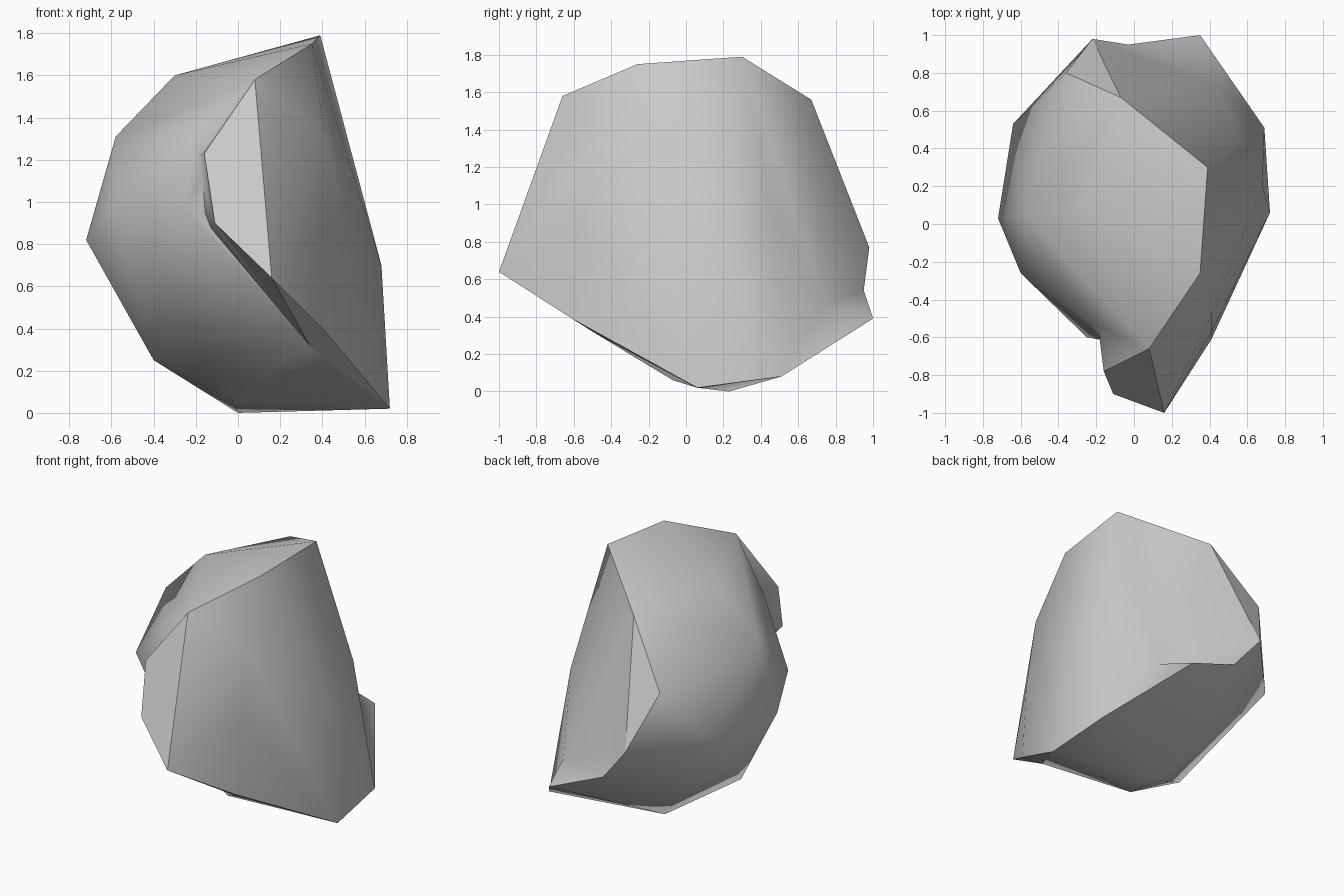
import bpy, bmesh, math

cube = bpy.data.objects.get("Cube")
if cube:
    bpy.data.objects.remove(cube, do_unlink=True)


def make_material(name, rgb):
    mat = bpy.data.materials.new(name)
    mat.use_nodes = True
    color = (*rgb, 1)
    mat.diffuse_color = color
    mat.node_tree.nodes["Principled BSDF"].inputs["Base Color"].default_value = color
    return mat


def hull_part(name, corners):
    """Closed stone lump wrapped around its corner points."""
    bm = bmesh.new()
    for corner in corners:
        bm.verts.new(corner)
    bmesh.ops.convex_hull(bm, input=bm.verts[:])
    loose = [v for v in bm.verts if not v.link_faces]
    bmesh.ops.delete(bm, geom=loose, context="VERTS")
    bmesh.ops.recalc_face_normals(bm, faces=bm.faces[:])
    mesh = bpy.data.meshes.new(name)
    bm.to_mesh(mesh)
    bm.free()
    obj = bpy.data.objects.new(name, mesh)
    bpy.context.collection.objects.link(obj)
    return obj


def merge(target, other):
    """Fuse another lump into the target and remove it."""
    mod = target.modifiers.new("merge", "BOOLEAN")
    mod.operation = "UNION"
    mod.solver = "EXACT"
    mod.object = other
    bpy.ops.object.modifier_apply(modifier=mod.name)
    bpy.data.objects.remove(other, do_unlink=True)


# Sharp rim between the two halves: top, overhanging lip, foot and back
rim_top = [(.39, .3, 1.79), (.35, -.26, 1.75), (.08, -.66, 1.58)]
lip = [(-.16, -.78, 1.23), (-.11, -.9, .9), (.16, -1, .64)]
foot = [(.34, -.5, .32), (.72, .06, .02), (.69, .51, .08)]
rim_back = [(-.03, .95, .54), (-.22, .98, .77), (-.36, .8, 1.15), (-.07, .67, 1.56)]
rim = rim_top + foot + rim_back

# Broad left wall and the rounded right side with its hollow under the lip
heel = (.42, .74, .47)
wall_front = [(.41, -.48, 1.32), (.41, -.57, .9), (.41, -.61, .39)]
wall_back = [(.44, .28, 1.47), (.68, .2, .7), (.56, .46, .95), heel]
dome = [(-.3, .07, 1.6), (-.58, .04, 1.31), (-.72, .03, .82),
        (-.6, -.26, .97), (-.64, .53, .74)]
hollow = [(-.22, -.53, 1.3), (-.25, -.6, .97)]
keel = (0, .23, 0)
underside = [(-.4, -.03, .25), (-.03, -.07, .06), keel]

rock = hull_part("rock", rim + lip + wall_front + wall_back)
rounded_side = hull_part("rounded_side", rim + dome + hollow + underside)
# Spur sticking out low at the back
spur = hull_part("spur", [(.35, 1, .39), heel, foot[-1], rim_back[0], keel])

for other in bpy.context.selected_objects:
    other.select_set(False)
rock.select_set(True)
bpy.context.view_layer.objects.active = rock
merge(rock, rounded_side)
merge(rock, spur)

# Weld the seams
bm = bmesh.new()
bm.from_mesh(rock.data)
bmesh.ops.remove_doubles(bm, verts=bm.verts[:], dist=.004)
bm.to_mesh(rock.data)
bm.free()

rock.data.materials.clear()
rock.data.materials.append(make_material("stone grey", (.6, .6, .6)))

# Smooth the rounded sides, keep the rim sharp
bpy.ops.object.shade_smooth_by_angle(angle=math.radians(60))
sharp_points = set(rim + lip)
for edge in rock.data.edges:
    ends = [tuple(round(c, 2) for c in rock.data.vertices[i].co) for i in edge.vertices]
    if sharp_points.issuperset(ends):
        edge.use_edge_sharp = True
